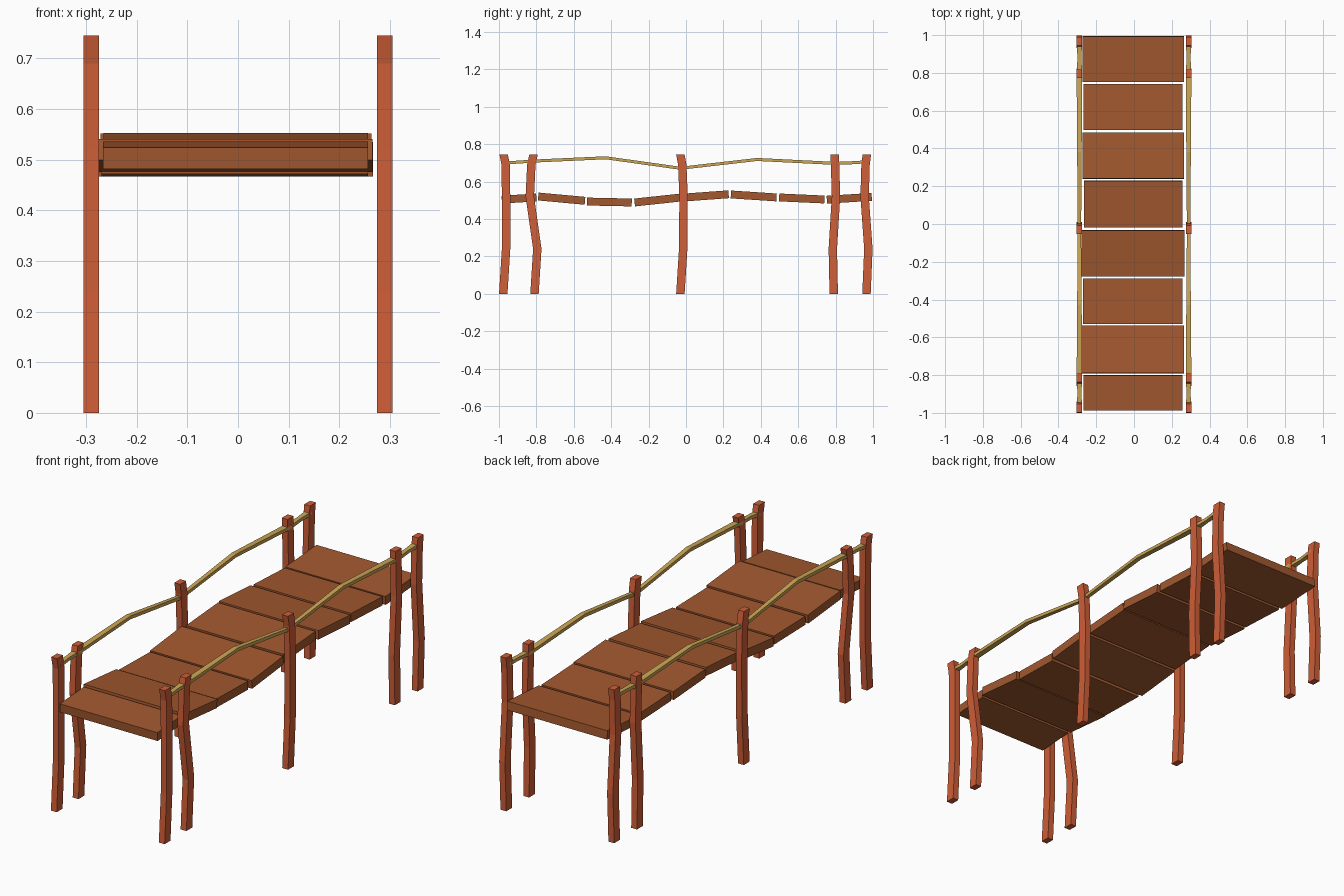
import bpy, bmesh
from math import atan2, hypot
from mathutils import Matrix, Vector

cube = bpy.data.objects.get("Cube")
if cube:
    bpy.data.objects.remove(cube, do_unlink=True)


def material(name, rgb):
    m = bpy.data.materials.new(name)
    m.use_nodes = True
    m.diffuse_color = (*rgb, 1)
    m.node_tree.nodes["Principled BSDF"].inputs["Base Color"].default_value = (*rgb, 1)
    return m


post_wood = material("red wood", (0.62, 0.112, 0.038))
plank_wood = material("brown wood", (0.36, 0.098, 0.028))
rope_tan = material("tan rope", (0.60, 0.38, 0.09))


def finish(name, bm, mat):
    bmesh.ops.recalc_face_normals(bm, faces=bm.faces)
    mesh = bpy.data.meshes.new(name)
    bm.to_mesh(mesh)
    bm.free()
    mesh.materials.append(mat)
    bpy.context.collection.objects.link(bpy.data.objects.new(name, mesh))


def loft(name, sections, mat):
    """Join four-cornered sections, each (centre, half side a, half side b)."""
    bm = bmesh.new()
    rings = []
    for c, a, b in sections:
        c, a, b = Vector(c), Vector(a), Vector(b)
        rings.append([bm.verts.new(p) for p in (c - a - b, c + a - b, c + a + b, c - a + b)])
    for lo, hi in zip(rings, rings[1:]):
        for i in range(4):
            j = (i + 1) % 4
            bm.faces.new((lo[i], lo[j], hi[j], hi[i]))
    bm.faces.new(rings[0])
    bm.faces.new(rings[-1])
    finish(name, bm, mat)


# Crooked posts: y of the centre at each height
LEVELS = (0, 0.24, 0.52, 0.69, 0.745)
POSTS = {
    "front_post": (-0.977, -0.962, -0.962, -0.964, -0.975),
    "front_inner_post": (-0.81, -0.795, -0.835, -0.827, -0.815),
    "middle_post": (-0.03, -0.015, -0.013, -0.02, -0.03),
    "back_inner_post": (0.79, 0.785, 0.802, 0.797, 0.795),
    "back_post": (0.965, 0.975, 0.955, 0.96, 0.967),
}

# Rail ropes: y, z and half width; they narrow between the posts
ROPE = [(-0.965, 0.70, 0.015), (-0.895, 0.704, 0.010), (-0.825, 0.709, 0.015),
        (-0.43, 0.727, 0.012), (-0.03, 0.671, 0.009), (0.38, 0.718, 0.012),
        (0.80, 0.697, 0.015), (0.88, 0.70, 0.010), (0.96, 0.705, 0.015)]

for side, s in (("left", 1), ("right", -1)):
    for name, ys in POSTS.items():
        loft(f"{side}_{name}",
             [((s * 0.29, y, z), (0.0155, 0, 0), (0, 0.0225, 0)) for y, z in zip(ys, LEVELS)],
             post_wood)
    loft(f"{side}_rope",
         [((s * 0.289, y, z), (w, 0, 0), (0, 0, 0.008)) for y, z, w in ROPE], rope_tan)

# Deck planks: front y, back y, front z, back z, right x, left x
PLANKS = [(-0.985, -0.80, 0.503, 0.515, -0.267, 0.257),
          (-0.79, -0.54, 0.52, 0.497, -0.278, 0.266),
          (-0.53, -0.29, 0.493, 0.488, -0.27, 0.257),
          (-0.275, -0.033, 0.488, 0.514, -0.278, 0.267),
          (-0.017, 0.228, 0.514, 0.532, -0.266, 0.257),
          (0.24, 0.484, 0.531, 0.515, -0.272, 0.264),
          (0.498, 0.74, 0.515, 0.504, -0.267, 0.258),
          (0.753, 0.993, 0.503, 0.518, -0.272, 0.266)]

for n, (y0, y1, z0, z1, x0, x1) in enumerate(PLANKS, 1):
    bm = bmesh.new()
    size = (x1 - x0, hypot(y1 - y0, z1 - z0), 0.042)
    centre = ((x0 + x1) / 2, (y0 + y1) / 2, (z0 + z1) / 2)
    turn = Matrix.Rotation(atan2(z1 - z0, y1 - y0), 4, "X")
    bmesh.ops.create_cube(bm, size=1, matrix=Matrix.Translation(centre) @ turn @ Matrix.Diagonal((*size, 1)))
    finish(f"deck_plank_{n}", bm, plank_wood)
